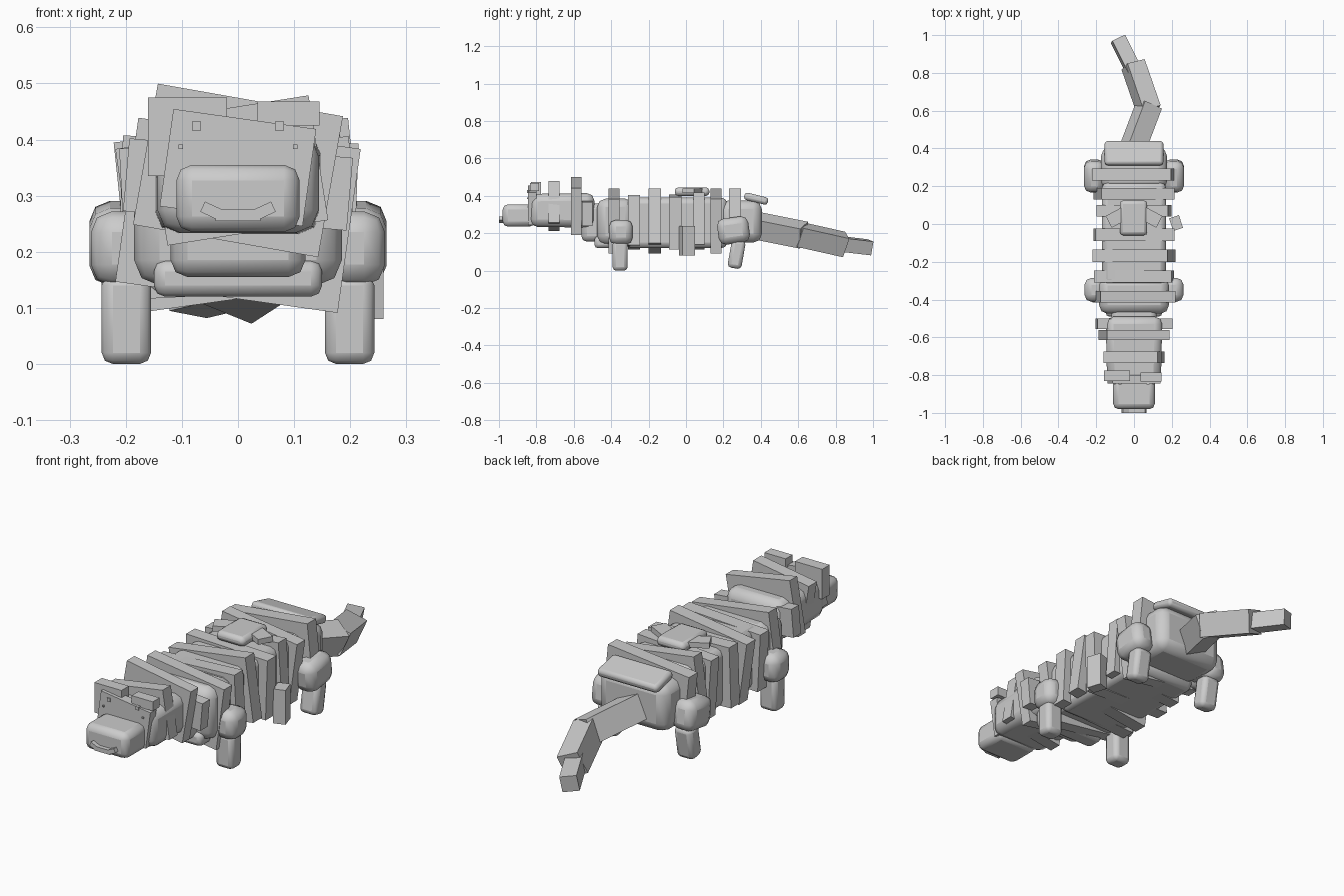
import bpy
from math import radians
from mathutils import Vector, Matrix

grey = bpy.data.materials.new("stone_grey")
grey.diffuse_color = (0.6, 0.6, 0.6, 1)


def box(name, lo, hi, bevel=0.0, rot=(0, 0, 0), taper=1.0):
    """Box between two corners, turned about its centre, optionally chamfered."""
    lo, hi = Vector(lo), Vector(hi)
    bpy.ops.mesh.primitive_cube_add(size=1, location=(lo + hi) / 2,
                                    rotation=[radians(a) for a in rot])
    ob = bpy.context.object
    ob.name = name
    for v in ob.data.vertices:
        v.co *= Vector((1, 1, 1))
        v.co = Vector([c * s for c, s in zip(v.co, hi - lo)])
        if v.co.y < 0:                       # narrower front end
            v.co.x *= taper
            v.co.z *= taper
    ob.data.materials.append(grey)
    if bevel:
        mod = ob.modifiers.new("chamfer", 'BEVEL')
        mod.width = bevel
        mod.segments = 2
        mod.limit_method = 'NONE'
        bpy.ops.object.shade_smooth_by_angle(angle=radians(40))
    return ob


def wrap(name, y0, y1, width, height, z, turn, x=0.0):
    """Bandage slab across the body, tilted about the long axis."""
    return box(name, (x - width / 2, y0, z - height / 2),
               (x + width / 2, y1, z + height / 2), rot=(0, turn, 0))


def link(name, a, b, width, height, roll):
    """Square bar from a to b, rolled about its own length."""
    a, b = Vector(a), Vector(b)
    ob = box(name, (-width / 2, 0, -height / 2), (width / 2, (b - a).length, height / 2))
    d = (b - a).normalized()
    side = d.cross(Vector((0, 0, 1))).normalized()
    frame = Matrix((side, d, side.cross(d))).transposed()
    turn = frame @ Matrix.Rotation(radians(roll), 3, 'Y')
    ob.rotation_euler = turn.to_euler()
    ob.location = (a + b) / 2


# body core, chest, neck and hips
box("body", (-0.17, -0.32, 0.12), (0.17, 0.22, 0.39), 0.03)
box("chest", (-0.185, -0.475, 0.14), (0.185, -0.28, 0.385), 0.045)
box("chest_plate", (-0.15, -0.49, 0.12), (0.15, -0.40, 0.185), 0.02)
box("neck", (-0.12, -0.56, 0.155), (0.12, -0.42, 0.36), 0.03)
box("hips", (-0.175, 0.18, 0.15), (0.175, 0.405, 0.375), 0.045)
box("rump_plate", (-0.155, 0.31, 0.365), (0.155, 0.44, 0.405), 0.015, (-14, 0, 0))

# head, snout and smile
box("head", (-0.15, -0.835, 0.23), (0.15, -0.49, 0.415), 0.04, taper=0.95)
box("snout", (-0.11, -0.98, 0.235), (0.11, -0.81, 0.355), 0.028)
box("smile_middle", (-0.04, -1.0, 0.255), (0.04, -0.97, 0.275))
for s in (-1, 1):
    box("smile_corner", (s * 0.045 - 0.02, -1.0, 0.262), (s * 0.045 + 0.02, -0.97, 0.282),
        rot=(0, -s * 25, 0))
    box("eye", (s * 0.074 - 0.008, -0.85, 0.416), (s * 0.074 + 0.008, -0.82, 0.432))
    box("cheek_dot", (s * 0.102 - 0.004, -0.85, 0.383), (s * 0.102 + 0.004, -0.82, 0.391))
wrap("face_slab", -0.845, -0.80, 0.257, 0.175, 0.35, 8)
box("left_brow", (-0.16, -0.83, 0.335), (-0.02, -0.775, 0.475))
box("right_brow", (0.035, -0.835, 0.425), (0.145, -0.785, 0.468))

# head bandages
wrap("head_wrap", -0.735, -0.675, 0.29, 0.225, 0.345, -9)
wrap("head_wrap", -0.615, -0.56, 0.335, 0.255, 0.345, 10)
wrap("neck_wrap", -0.555, -0.50, 0.40, 0.13, 0.32, 5)

# body bandages, alternating tilt
for y0, y1, w, h, z, turn in (
        (-0.415, -0.355, 0.40, 0.295, 0.265, 8),
        (-0.31, -0.245, 0.41, 0.27, 0.26, -3),
        (-0.20, -0.135, 0.40, 0.295, 0.265, -8),
        (-0.09, -0.025, 0.42, 0.28, 0.26, 2),
        (0.04, 0.10, 0.38, 0.28, 0.265, -4),
        (0.13, 0.19, 0.39, 0.295, 0.265, 8),
        (0.23, 0.295, 0.42, 0.245, 0.295, -6)):
    wrap("body_wrap", y0, y1, w, h, z, turn)
box("loose_strip", (0.195, -0.03, 0.08), (0.25, 0.04, 0.24), rot=(0, 0, 18))

# ornament on the back
box("back_knot", (-0.075, -0.06, 0.40), (0.07, 0.125, 0.445), 0.018)
for s in (-1, 1):
    box("knot_wing", (s * 0.09 - 0.05, 0.0, 0.415), (s * 0.09 + 0.05, 0.07, 0.44),
        rot=(0, 0, -s * 28))

# legs
for s in (-1, 1):
    def leg_part(name, x0, x1, y0, y1, z0, z1, bevel, tilt=0):
        a, b = sorted((s * x0, s * x1))
        box(name, (a, y0, z0), (b, y1, z1), bevel, (tilt, 0, 0))
    leg_part("shoulder", 0.155, 0.262, -0.412, -0.285, 0.14, 0.272, 0.037)
    leg_part("front_leg", 0.155, 0.243, -0.393, -0.312, 0.0, 0.16, 0.02)
    leg_part("thigh", 0.155, 0.265, 0.17, 0.338, 0.145, 0.285, 0.037, 8)
    leg_part("back_leg", 0.155, 0.243, 0.233, 0.308, 0.012, 0.165, 0.02, -10)

# tail
link("tail_base", (-0.015, 0.38, 0.24), (0.08, 0.63, 0.19), 0.105, 0.115, 22)
link("tail_middle", (0.08, 0.60, 0.195), (-0.005, 0.845, 0.14), 0.10, 0.11, 22)
link("tail_tip", (0.0, 0.81, 0.145), (-0.085, 0.98, 0.125), 0.075, 0.075, 10)
